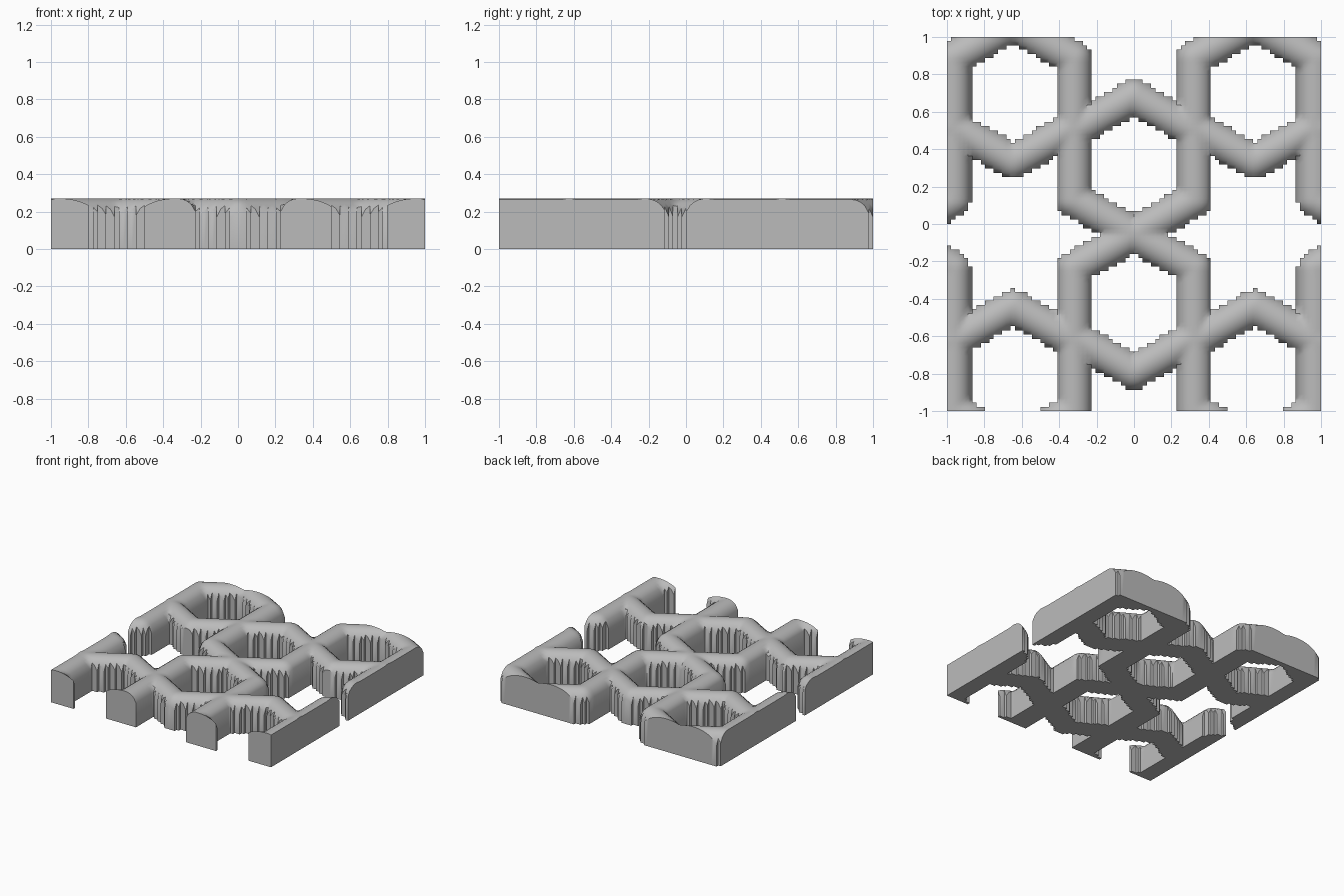
import bpy
import bmesh
import math
from mathutils import Vector
from mathutils.geometry import intersect_point_line

cube = bpy.data.objects.get("Cube")
if cube:
    bpy.data.objects.remove(cube)

CELLS = 88          # stepped resolution of the slab
HEIGHT = 0.27
ROUND = 0.10        # radius of the rounded rib tops
HALF_RIB = 0.092    # half width of a rib
HALF_W, HALF_H = 0.3223, 0.3675

# Cell centres: staggered columns, cropped by the square slab
centres = [(x, y) for x in (-4 * HALF_W, 0, 4 * HALF_W) for y in (0.3125, -0.4225)]
centres += [(x, y) for x in (-2 * HALF_W, 2 * HALF_W) for y in (0.70, -0.81)]


def hexagon_sides(cx, cy):
    pts = [Vector((cx + HALF_W * sx, cy + HALF_H * sy, 0)) for sx, sy in
           ((0, 1), (1, 0.5), (1, -0.5), (0, -1), (-1, -0.5), (-1, 0.5))]
    return list(zip(pts, pts[1:] + pts[:1]))


ribs = [side for c in centres for side in hexagon_sides(*c)]


def rib_distance(p):
    p = Vector((p.x, p.y, 0))
    best = 10.0
    for a, b in ribs:
        near, t = intersect_point_line(p, a, b)
        near = a if t < 0 else b if t > 1 else near
        best = min(best, (p - near).length)
    return best


# Rounded top surface, with the openings removed cell by cell
bm = bmesh.new()
bmesh.ops.create_grid(bm, x_segments=CELLS, y_segments=CELLS, size=1)
holes = [f for f in bm.faces if rib_distance(f.calc_center_median()) > HALF_RIB]
bmesh.ops.delete(bm, geom=holes, context='FACES')
for v in bm.verts:
    d = min(rib_distance(v.co), ROUND)
    v.co.z = HEIGHT - ROUND + math.sqrt(ROUND ** 2 - d ** 2)

# Flat underside and upright walls
border = [e.link_loops[0] for e in bm.edges if e.is_boundary]
border = [(l.vert, l.link_loop_next.vert) for l in border]
copy = bmesh.ops.duplicate(bm, geom=bm.verts[:] + bm.edges[:] + bm.faces[:])
below = copy["vert_map"]
under = [g for g in copy["geom"] if isinstance(g, bmesh.types.BMFace)]
for f in under:
    for v in f.verts:
        v.co.z = 0
bmesh.ops.reverse_faces(bm, faces=under)
for a, b in border:
    bm.faces.new((b, a, below[a], below[b]))

mesh = bpy.data.meshes.new("honeycomb_lattice")
bm.to_mesh(mesh)
bm.free()
lattice = bpy.data.objects.new("honeycomb_lattice", mesh)
bpy.context.collection.objects.link(lattice)

# Single grey material
grey = bpy.data.materials.new("plain_grey")
grey.use_nodes = True
colour = (0.5, 0.5, 0.5, 1)
grey.diffuse_color = colour
grey.node_tree.nodes["Principled BSDF"].inputs["Base Color"].default_value = colour
mesh.materials.append(grey)

bpy.ops.object.select_all(action='DESELECT')
lattice.select_set(True)
bpy.context.view_layer.objects.active = lattice
bpy.ops.object.shade_smooth_by_angle(angle=math.radians(40))
